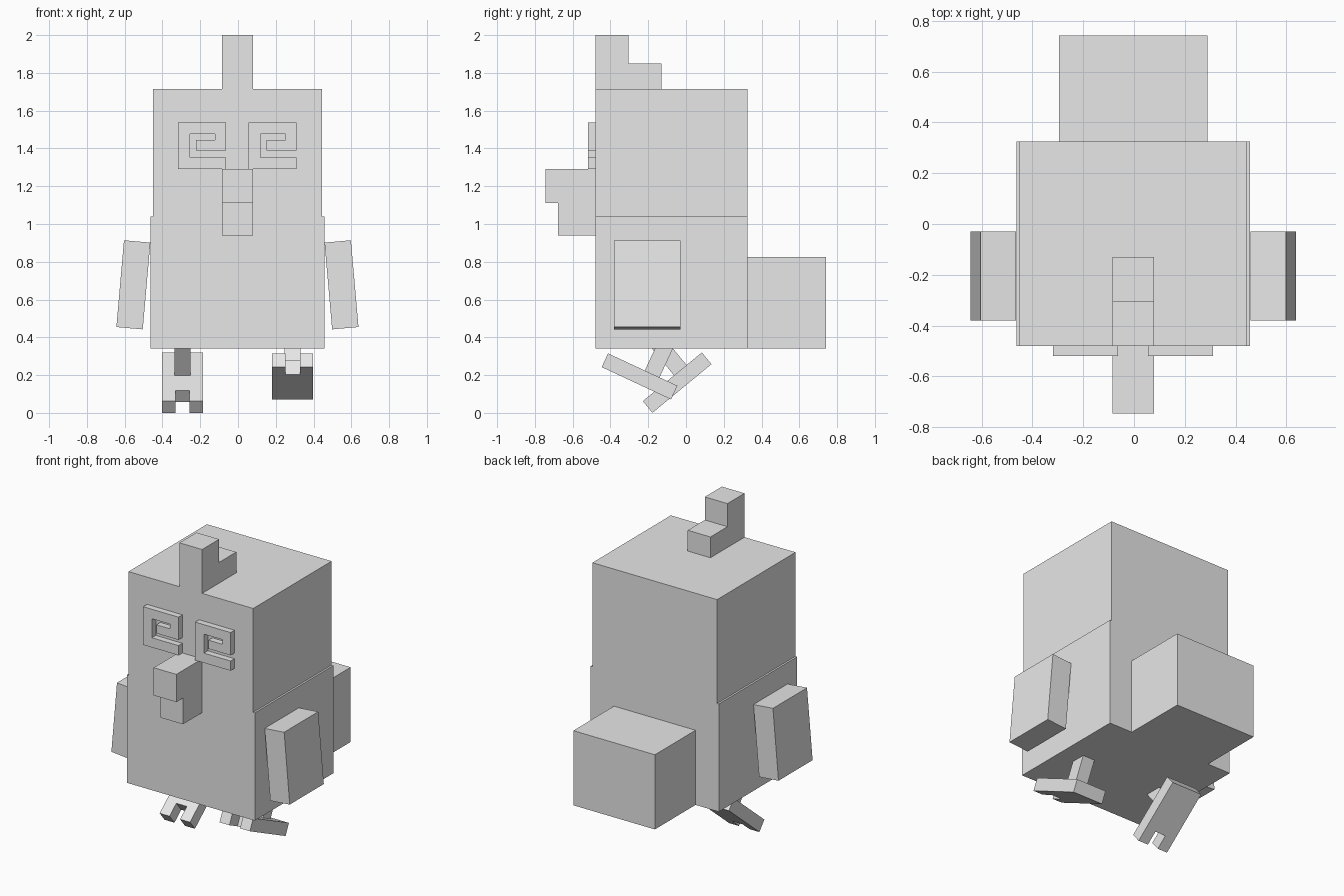
import bpy, bmesh
from math import radians
from mathutils import Matrix, Vector

cube = bpy.data.objects.get("Cube")
if cube:
    bpy.data.objects.remove(cube, do_unlink=True)

grey = bpy.data.materials.new("plain grey")
grey.use_nodes = True
grey.diffuse_color = (0.8, 0.8, 0.8, 1)
grey.node_tree.nodes["Principled BSDF"].inputs["Base Color"].default_value = (0.8, 0.8, 0.8, 1)

MID = -0.003  # the body's centre plane in x


def prism(name, points, depth, matrix):
    """Extrude a flat outline by depth along its local z, then place it."""
    bm = bmesh.new()
    face = bm.faces.new([bm.verts.new((a, b, -depth / 2)) for a, b in points])
    new = bmesh.ops.extrude_face_region(bm, geom=[face])["geom"]
    bmesh.ops.translate(bm, vec=(0, 0, depth),
                        verts=[v for v in new if isinstance(v, bmesh.types.BMVert)])
    bmesh.ops.recalc_face_normals(bm, faces=bm.faces)
    mesh = bpy.data.meshes.new(name)
    bm.to_mesh(mesh)
    bm.free()
    mesh.materials.append(grey)
    obj = bpy.data.objects.new(name, mesh)
    obj.matrix_world = matrix
    bpy.context.collection.objects.link(obj)
    return obj


def box(name, size, matrix):
    a, b = size[0] / 2, size[1] / 2
    return prism(name, [(-a, -b), (a, -b), (a, b), (-a, b)], size[2], matrix)


def block(name, width, y0, y1, z0, z1):
    """Upright box centred across the body."""
    return box(name, (width, y1 - y0, z1 - z0),
               Matrix.Translation((MID, (y0 + y1) / 2, (z0 + z1) / 2)))


def side_profile(name, width, points):
    """Outline in (y, z), extruded across the body."""
    frame = Matrix(((0, 0, 1, MID), (1, 0, 0, 0), (0, 1, 0, 0), (0, 0, 0, 1)))
    return prism(name, points, width, frame)


# Body, head and tail
block("body", 0.92, -0.48, 0.325, 0.34, 1.04)
block("head", 0.896, -0.48, 0.325, 1.04, 1.715)
block("tail", 0.586, 0.325, 0.742, 0.34, 0.825)

# Stepped crest and beak
side_profile("crest", 0.163, [(-0.48, 1.715), (-0.13, 1.715), (-0.13, 1.85),
                              (-0.305, 1.85), (-0.305, 2.0), (-0.48, 2.0)])
side_profile("beak", 0.163, [(-0.48, 0.94), (-0.48, 1.29), (-0.745, 1.29),
                             (-0.745, 1.11), (-0.677, 1.11), (-0.677, 0.94)])

# Spiral eyes, both turning the same way
spiral = [(0, 0), (0.255, 0), (0.255, 0.063), (0.063, 0.063), (0.063, 0.186),
          (0.195, 0.186), (0.195, 0.156), (0.095, 0.156), (0.095, 0.1),
          (0.255, 0.1), (0.255, 0.248), (0, 0.248)]
for name, x in (("right_eye", -0.318), ("left_eye", 0.056)):
    prism(name, spiral, 0.04,
          Matrix.Translation((x, -0.5, 1.29)) @ Matrix.Rotation(radians(90), 4, 'X'))

# Arms, splayed slightly outward
for name, s in (("right_arm", -1), ("left_arm", 1)):
    box(name, (0.14, 0.35, 0.461), Matrix.Translation((MID + s * 0.551, -0.205, 0.678))
        @ Matrix.Rotation(radians(-5 * s), 4, 'Y'))

# Feet with two toes, mid-stride, each with a leg square to it
w, h, n, d = 0.109, 0.2025, 0.038, 0.09
foot = [(-w, -h), (-n, -h), (-n, d - h), (n, d - h), (n, -h), (w, -h), (w, h), (-w, h)]
for side, x, y, z, tilt in (("right", -0.294, -0.047, 0.16, 39.5),
                            ("left", 0.289, -0.246, 0.193, -25)):
    frame = Matrix.Translation((x, y, z)) @ Matrix.Rotation(radians(tilt), 4, 'X')
    prism(side + "_foot", foot, 0.08, frame)
    box(side + "_leg", (0.086, 0.086, 0.21),
        frame @ Matrix.Translation(Vector((0, 0.055, 0.145))))
